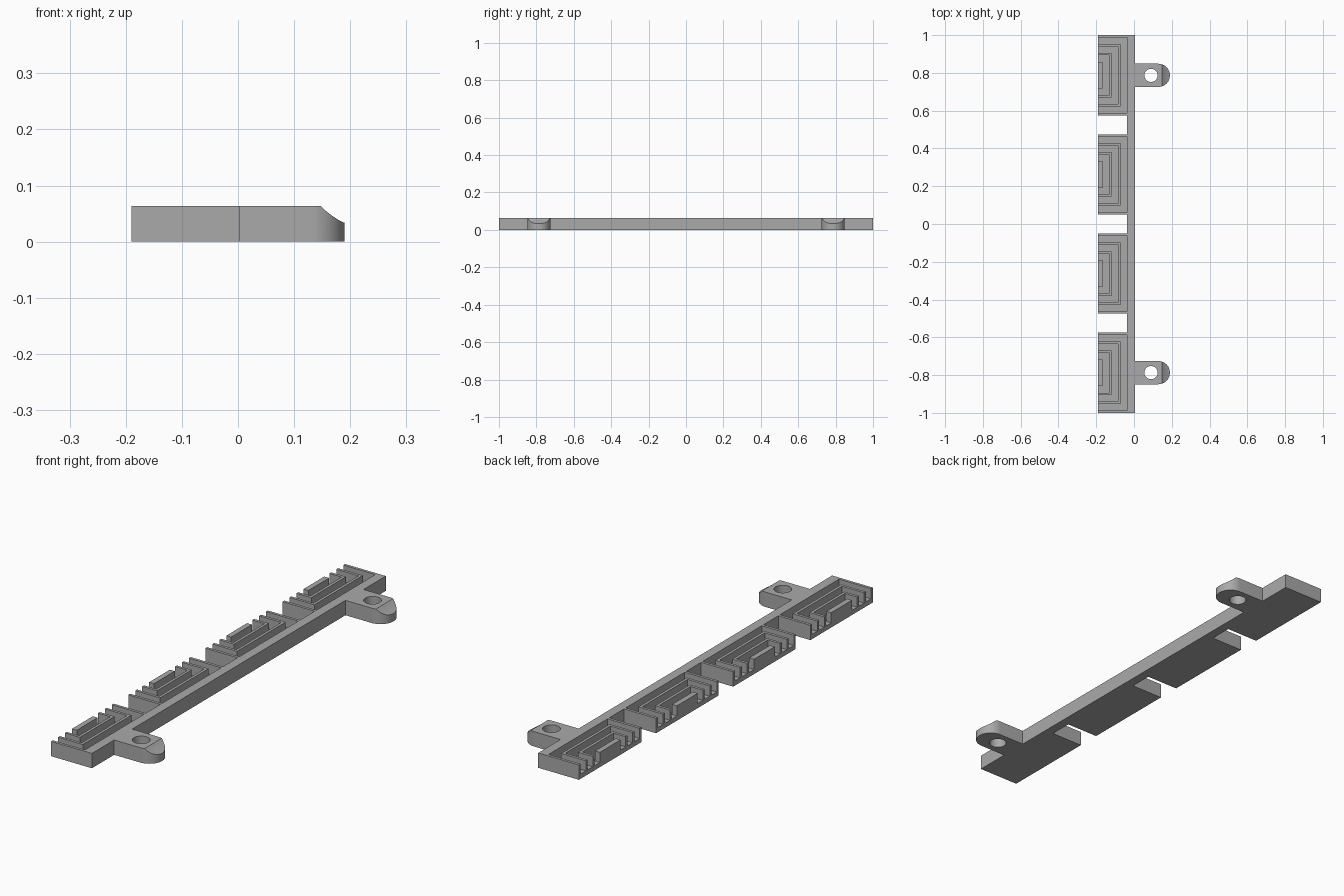
import bpy, bmesh, math

if "Cube" in bpy.data.objects:
    bpy.data.objects.remove(bpy.data.objects["Cube"], do_unlink=True)

HEIGHT, FLOOR = 0.064, 0.02
OPEN_X, SPINE_IN, SPINE_OUT, TIP_X = -0.19, -0.037, 0.004, 0.19
BLOCK, PITCH = 0.425, 0.525
TAB_Y, TAB_R = 0.787, 0.0615
WALL, GROOVE = 0.012, 0.0353
block_centres = [(i - 1.5) * PITCH for i in range(4)]

grey = bpy.data.materials.new("plain grey")
grey.use_nodes = True
grey.diffuse_color = (0.4, 0.4, 0.4, 1)
grey.node_tree.nodes["Principled BSDF"].inputs["Base Color"].default_value = (0.4, 0.4, 0.4, 1)


def prism(name, points, offset):
    """Closed outline of 3D points swept along an offset."""
    bm = bmesh.new()
    face = bm.faces.new([bm.verts.new(p) for p in points])
    swept = bmesh.ops.extrude_face_region(bm, geom=[face])["geom"]
    bmesh.ops.translate(bm, vec=offset, verts=[v for v in swept if isinstance(v, bmesh.types.BMVert)])
    bmesh.ops.recalc_face_normals(bm, faces=bm.faces[:])
    mesh = bpy.data.meshes.new(name)
    bm.to_mesh(mesh)
    bm.free()
    mesh.materials.append(grey)
    obj = bpy.data.objects.new(name, mesh)
    bpy.context.collection.objects.link(obj)
    return obj


def arc(cx, cy, r, start, end, steps):
    return [(cx + r * math.cos(start + (end - start) * i / steps),
             cy + r * math.sin(start + (end - start) * i / steps)) for i in range(steps + 1)]


# Comb outline: spine edge with two rounded tabs, then four blocks back down
outline = [(SPINE_OUT, -1)]
for y in (-TAB_Y, TAB_Y):
    outline.append((SPINE_OUT, y - TAB_R))
    outline += arc(TIP_X - TAB_R, y, TAB_R, -math.pi / 2, math.pi / 2, 32)
    outline.append((SPINE_OUT, y + TAB_R))
outline.append((SPINE_OUT, 1))
for i, y in enumerate(reversed(block_centres)):
    top, low = y + BLOCK / 2, y - BLOCK / 2
    if i > 0:
        outline.append((SPINE_IN, top))
    outline += [(OPEN_X, top), (OPEN_X, low)]
    if i < 3:
        outline.append((SPINE_IN, low))
body = prism("comb_bracket", [(x, y, 0) for x, y in outline], (0, 0, HEIGHT))

cutters = []

# Nested U-shaped grooves, open on the toothed side
for y in block_centres:
    for ring in range(3):
        inset = ring * (WALL + GROOVE)
        half = BLOCK / 2 - WALL - inset
        back = SPINE_IN - inset
        inner, inner_back, out = half - GROOVE, back - GROOVE, OPEN_X - 0.05
        u_shape = [(out, -half), (back, -half), (back, half), (out, half),
                   (out, inner), (inner_back, inner), (inner_back, -inner), (out, -inner)]
        cutters.append(prism("groove_cutter", [(x, y + v, FLOOR) for x, v in u_shape], (0, 0, 0.1)))

# Screw holes and scooped tips of the tabs
scoop = [(0.147, HEIGHT), (0.157, 0.0545), (0.168, 0.046), (0.18, 0.0382), (0.192, 0.0325),
         (0.25, 0.0325), (0.25, 0.1), (0.147, 0.1)]
for y in (-TAB_Y, TAB_Y):
    circle = arc(0.09, y, 0.035, 0, 2 * math.pi, 40)[:-1]
    cutters.append(prism("hole_cutter", [(a, b, -0.05) for a, b in circle], (0, 0, 0.2)))
    cutters.append(prism("scoop_cutter", [(x, y - 0.1, z) for x, z in scoop], (0, 0.2, 0)))

bpy.context.view_layer.objects.active = body
for cutter in cutters:
    cut = body.modifiers.new("cut", "BOOLEAN")
    cut.operation, cut.solver, cut.object = "DIFFERENCE", "EXACT", cutter
    bpy.ops.object.modifier_apply(modifier=cut.name)
    bpy.data.objects.remove(cutter, do_unlink=True)

# Smooth the round walls, keep the edges crisp
bpy.ops.object.select_all(action="DESELECT")
body.select_set(True)
bpy.ops.object.shade_smooth_by_angle(angle=math.radians(20))
